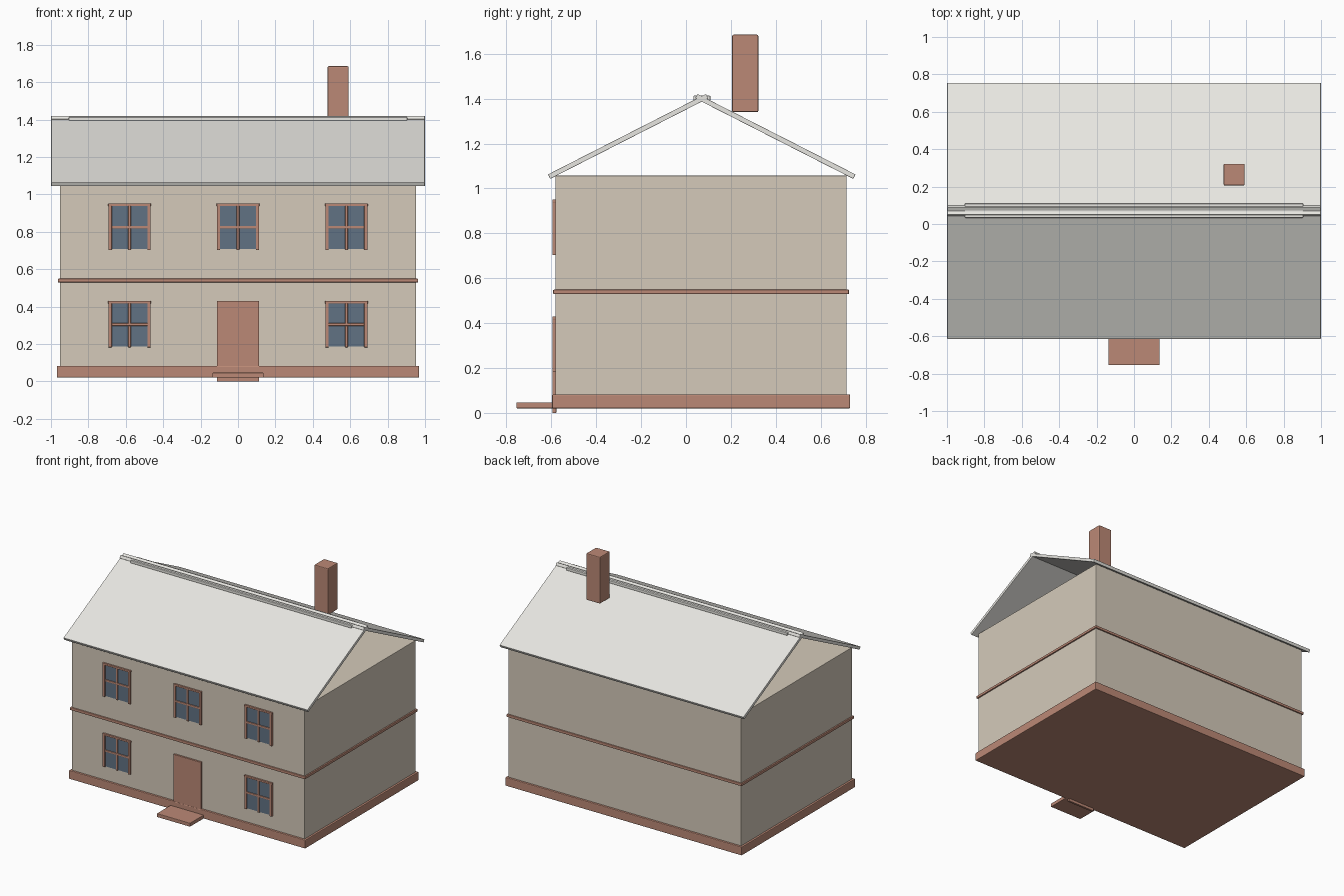
import bpy, math
from mathutils import Vector

if "Cube" in bpy.data.objects:
    bpy.data.objects.remove(bpy.data.objects["Cube"])


def material(name, rgb):
    m = bpy.data.materials.new(name)
    m.diffuse_color = (*rgb, 1)
    m.use_nodes = True
    m.node_tree.nodes["Principled BSDF"].inputs["Base Color"].default_value = m.diffuse_color
    return m


WALL = material("plaster", (0.66, 0.59, 0.49))
BRICK = material("brick", (0.50, 0.25, 0.18))
GLASS = material("glass", (0.12, 0.17, 0.23))
ROOF = material("roofing", (0.80, 0.79, 0.75))


def box(name, x, y, z, mat, bevel=0.0):
    """Box from (min, max) ranges, with optional softened edges."""
    lo, hi = Vector((x[0], y[0], z[0])), Vector((x[1], y[1], z[1]))
    bpy.ops.mesh.primitive_cube_add(size=1, location=(lo + hi) / 2)
    ob = bpy.context.object
    ob.name = name
    ob.dimensions = hi - lo
    bpy.ops.object.transform_apply(location=False, rotation=False, scale=True)
    ob.data.materials.append(mat)
    if bevel:
        mod = ob.modifiers.new("soft_edges", 'BEVEL')
        mod.width = bevel
        mod.segments = 2
    return ob


# Main body, plinth and floor band
box("walls", (-0.953, 0.953), (-0.582, 0.716), (0.021, 1.057), WALL, 0.003)
box("plinth", (-0.968, 0.968), (-0.597, 0.731), (0.020, 0.083), BRICK, 0.005)
box("floor_band", (-0.963, 0.963), (-0.592, 0.726), (0.529, 0.549), BRICK, 0.004)

# Door and step
box("door", (-0.112, 0.112), (-0.595, -0.578), (0.0, 0.43), BRICK, 0.002)
box("door_step", (-0.136, 0.136), (-0.755, -0.592), (0.020, 0.047), BRICK, 0.003)


# Windows: glass pane, head, two jambs and a glazing cross
def window(name, cx, z0):
    front, back = -0.595, -0.578
    top = z0 + 0.248
    box(name + "_glass", (cx - 0.105, cx + 0.105), (-0.587, back), (z0 + 0.005, top - 0.008), GLASS)
    box(name + "_head", (cx - 0.114, cx + 0.114), (front, back), (top - 0.014, top), BRICK, 0.002)
    for side, s in (("left", -1), ("right", 1)):
        xs = sorted((cx + s * 0.095, cx + s * 0.113))
        box(f"{name}_{side}_jamb", xs, (front, back), (z0, top - 0.002), BRICK, 0.002)
    box(name + "_mullion", (cx - 0.007, cx + 0.007), (-0.592, back), (z0, top - 0.004), BRICK, 0.002)
    box(name + "_transom", (cx - 0.110, cx + 0.110), (-0.593, back), (z0 + 0.115, z0 + 0.129), BRICK, 0.002)


for i, cx in enumerate((-0.58, 0.0, 0.58)):
    window(f"upper_window_{i + 1}", cx, 0.703)
    if cx:
        window(f"lower_window_{i + 1}", cx, 0.182)

# Roof slabs crossing at the ridge, leaving the gables open
RIDGE_Y, RIDGE_Z = 0.07, 1.399
angle = math.radians(27)
run_low, run_high = -0.68, 0.024
mid = (run_low + run_high) / 2
length = (run_high - run_low) / math.cos(angle)
for name, s in (("front_roof_slab", 1), ("back_roof_slab", -1)):
    slab = box(name, (-0.999, 0.999), (-length / 2, length / 2), (-0.011, 0.011), ROOF, 0.002)
    slab.location = (0, RIDGE_Y + s * mid, RIDGE_Z + mid * math.tan(angle))
    slab.rotation_euler.x = s * angle

# Ridge cap and chimney
box("ridge_cap", (-0.905, 0.905), (0.033, 0.109), (1.393, 1.413), ROOF, 0.004)
box("chimney", (0.479, 0.592), (0.206, 0.322), (1.340, 1.685), BRICK, 0.006)
